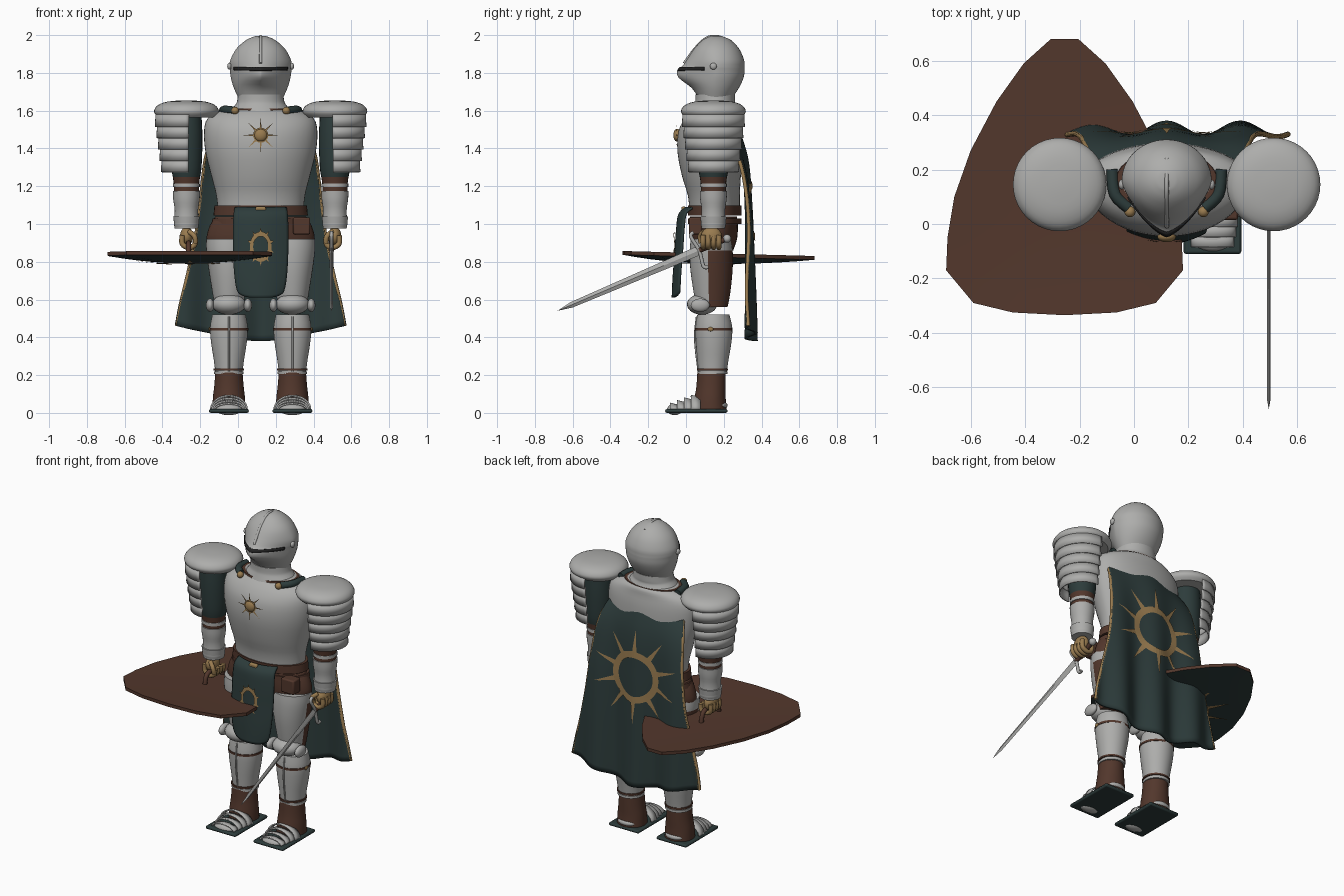
import bpy, bmesh
from math import sin, cos, pi, radians, copysign
from mathutils import Vector

if "Cube" in bpy.data.objects:
    bpy.data.objects.remove(bpy.data.objects["Cube"])


def material(name, r, g, b):
    m = bpy.data.materials.new(name)
    m.use_nodes = True
    m.diffuse_color = (r, g, b, 1)
    m.node_tree.nodes["Principled BSDF"].inputs["Base Color"].default_value = (r, g, b, 1)
    return m


steel = material("steel", .42, .42, .41)
leather = material("brown_leather", .085, .038, .025)
cloth = material("dark_green_cloth", .026, .045, .044)
gold = material("dull_gold", .32, .2, .08)
black = material("slit_black", .015, .015, .015)
AXIS = .12  # body centre line in x


def finish(bm, name, mats, thick=0, rule=None, bevel=0, angle=40):
    bmesh.ops.recalc_face_normals(bm, faces=bm.faces)
    me = bpy.data.meshes.new(name)
    bm.to_mesh(me)
    bm.free()
    for m in mats if isinstance(mats, tuple) else (mats,):
        me.materials.append(m)
    for p in me.polygons:
        p.use_smooth = True
        if rule:
            p.material_index = int(rule(p.center, p.normal))
    me.set_sharp_from_angle(angle=radians(angle))
    ob = bpy.data.objects.new(name, me)
    bpy.context.collection.objects.link(ob)
    if thick:
        mod = ob.modifiers.new("thickness", "SOLIDIFY")
        mod.thickness, mod.offset = thick, 0
    if bevel:
        mod = ob.modifiers.new("bevel", "BEVEL")
        mod.width, mod.segments = bevel, 2
    return ob


def surf(name, f, nu, nv, mats, closed=False, caps=False, **kw):
    """Grid surface from f(u, v) with u and v in 0..1."""
    bm = bmesh.new()
    cols = nu if closed else nu + 1
    rows = [[bm.verts.new(f(i / nu, j / nv)) for i in range(cols)] for j in range(nv + 1)]
    for a, b in zip(rows, rows[1:]):
        for i in range(nu):
            k = (i + 1) % cols
            bm.faces.new((a[i], a[k], b[k], b[i]))
    if caps:
        bm.faces.new(rows[0])
        bm.faces.new(rows[-1])
    return finish(bm, name, mats, **kw)


def smooth_rows(rows, t):
    """Catmull-Rom interpolation through rows."""
    x = t * (len(rows) - 1)
    i = min(int(x), len(rows) - 2)
    x -= i
    a, b, c, d = (Vector(rows[min(max(i + k, 0), len(rows) - 1)]) for k in (-1, 0, 1, 2))
    return b + x / 2 * (c - a + x * (2 * a - 5 * b + 4 * c - d + x * (3 * (b - c) + d - a)))


def loft(name, mats, cx, cy, rows, arc=None, n=40, sub=3, **kw):
    """Rows: height, half width, back depth, front depth, front exponent."""
    rows = [(tuple(r) + (2,))[:5] if len(r) > 3 else (r[0], r[1], r[1], r[1], 2) for r in rows]
    lo, hi = arc or (0, 2 * pi)

    def f(u, v):
        z, w, back, front, p = smooth_rows(rows, v)
        t = lo + (hi - lo) * u
        s, c = sin(t), cos(t)
        e = 2 / p if c > 0 else 1
        return (cx + w * copysign(abs(s) ** e, s),
                cy - (front if c > 0 else back) * copysign(abs(c) ** e, c), z)
    return surf(name, f, n, (len(rows) - 1) * sub, mats, not arc, not arc, **kw)


def tube(name, pts, r, mat):
    cu = bpy.data.curves.new(name, "CURVE")
    cu.dimensions, cu.bevel_depth, cu.bevel_resolution, cu.use_fill_caps = "3D", r, 2, True
    sp = cu.splines.new("POLY")
    sp.points.add(len(pts) * 4 - 4)
    n = len(sp.points) - 1
    for i, p in enumerate(sp.points):
        p.co = (*smooth_rows(pts, i / n), 1)
    cu.materials.append(mat)
    ob = bpy.data.objects.new(name, cu)
    bpy.context.collection.objects.link(ob)


def ball(name, c, size, mat):
    bm = bmesh.new()
    bmesh.ops.create_uvsphere(bm, u_segments=24, v_segments=14, radius=1)
    bmesh.ops.scale(bm, vec=size, verts=bm.verts)
    bmesh.ops.translate(bm, vec=c, verts=bm.verts)
    return finish(bm, name, mat)


def box(name, c, size, mat, bevel=.008):
    bm = bmesh.new()
    bmesh.ops.create_cube(bm, size=1)
    bmesh.ops.scale(bm, vec=size, verts=bm.verts)
    bmesh.ops.translate(bm, vec=c, verts=bm.verts)
    return finish(bm, name, mat, bevel=bevel)


def sun(name, f, r0, r1, tip, rays, ratio=1):
    """Sun emblem laid on the surface f(a, b): a ring and pointed rays."""
    bm = bmesh.new()

    def quad(*polar):
        bm.faces.new([bm.verts.new(f(r * sin(t) * ratio, r * cos(t))) for r, t in polar])
    for i in range(48):
        t, d = i * pi / 24, pi / 24
        quad((r0, t), (r1, t), (r1, t + d), (r0, t + d))
    for i in range(rays):
        t, steps = 2 * pi * i / rays, 4
        for k in range(steps):
            ra, rb = (r1 + (tip - r1) * q / steps for q in (k, k + 1))
            wa, wb = (.9 / rays * (1.05 - q / steps) * r1 / r for q, r in ((k, ra), (k + 1, rb)))
            quad((ra, t - wa), (rb, t - wb), (rb, t + wb), (ra, t + wa))
    return finish(bm, name, gold)


# Helmet with pointed visor, eye slit, crest and rivets
loft("helmet", steel, AXIS, .16, [
    (1.66, .115, .08, .09), (1.72, .142, .12, .13, 1.7), (1.775, .158, .145, .2, 1.35),
    (1.815, .163, .15, .205, 1.35), (1.835, .165, .15, .18, 1.45), (1.87, .16, .147, .155, 1.6),
    (1.93, .127, .12, .115, 1.9), (1.975, .075, .075, .07), (1.994, .03, .03, .03)], n=56)
loft("eye_slit", black, AXIS, .16, [(1.812, .166, .15, .207, 1.35), (1.83, .168, .15, .19, 1.42)],
     arc=(-1.1, 1.1), sub=1, thick=.005)
tube("helmet_crest", [(AXIS, y, z) for y, z in ((-.01, 1.85), (.05, 1.93), (.11, 1.985), (.17, 1.992), (.24, 1.965))],
     .008, steel)
for s in (-1, 1):
    ball("helmet_rivet", (AXIS + s * .165, .145, 1.835), (.012, .018, .018), steel)

# Torso armour
loft("breastplate", steel, AXIS, .16, [
    (1.05, .225, .125, .14), (1.15, .235, .125, .15), (1.25, .26, .13, .18), (1.38, .292, .138, .205),
    (1.49, .3, .135, .2), (1.56, .28, .125, .165), (1.6, .21, .12, .125), (1.615, .15, .1, .1)], n=48)
loft("neck_collar", leather, AXIS, .16, [(1.58, .2, .12, .13), (1.612, .185, .11, .12)])
loft("gorget", steel, AXIS, .16, [(1.59, .17, .12, .13), (1.63, .135, .1, .115), (1.65, .125, .1, .11), (1.685, .12, .1, .11)])
for z, h, w in ((1.045, .052, .25), (1.0, .03, .26)):
    loft("belt", leather, AXIS, .16, [(z, w, .135, .15), (z + h, w - .005, .135, .15)], sub=1)
loft("hip_skirt", leather, AXIS, .15, [(.86, .265, .1, .11), (.92, .287, .12, .125), (.99, .27, .125, .13), (1.04, .24, .12, .13)])
box("belt_buckle", (AXIS, -.012, 1.07), (.055, .025, .045), gold)
box("belt_pouch", (.337, .05, .99), (.09, .07, .09), leather)
ball("chest_sun_boss", (AXIS, -.047, 1.47), (.034, .02, .034), gold)
sun("chest_sun", lambda a, b: (AXIS + a, -.054 + abs(a) * .1, 1.47 + b), .01, .04, .09, 8)

# Front cloth panel
PANEL = [(.0, 1.085), (-.035, 1.05), (-.047, .97), (-.055, .85), (-.065, .72), (-.07, .61)]


def panel(u, v):
    y, z = smooth_rows(PANEL, v)
    x = (u - .5) * 2
    return (AXIS + x * (.135 + .01 * sin(pi * v) - .02 * v ** 9), y + .035 * x * x,
            z + .025 * v * x ** 4)


surf("front_cloth", panel, 20, 24, cloth, thick=.012)
sun("front_cloth_sun", lambda a, b: (AXIS + a, -.067 + .03 * b + 1.8 * a * a, .88 + b), .055, .08, .1, 10, .72)

# Cape with folds, trim and back emblem
CAPE = [(.25, .21), (.315, .29), (.332, .32), (.338, .35), (.342, .4), (.345, .45)]
TOP, DROP = 1.59, 1.19


def cape_y(dx, v, w):
    return smooth_rows(CAPE, v)[0] + .026 * v * cos(2 * pi * dx / .27) - .12 * (1 - v) ** 4 * (dx / w) ** 2


def cape(u, v):
    w = smooth_rows(CAPE, v)[1]
    dx = (u * 2 - 1) * w
    return (AXIS + dx, cape_y(dx, v, w), TOP - DROP * v + .05 * v * (dx / w) ** 4 - .02 * v * cos(dx * 9))


def on_cape(a, b):
    z = 1.07 + b
    v = (TOP - z) / (DROP + .02)
    return AXIS + a, cape_y(a, v, smooth_rows(CAPE, v)[1]) + .015, z


surf("cape", cape, 56, 36, cloth, thick=.018)
sun("cape_sun", on_cape, .12, .16, .29, 10)
for s in (-1, 1):
    tube("cape_trim", [cape((1 + s * .99) / 2, k / 10) for k in range(11)], .01, gold)
    tube("cape_strap", [(AXIS + s * x, y, z) for x, y, z in ((.2, .2, 1.6), (.19, .11, 1.605), (.14, .06, 1.6))], .022, cloth)
    ball("cape_clasp", (AXIS + s * .135, .045, 1.6), (.02, .02, .02), gold)

# Arms and legs, mirrored about the body centre line
for s in (-1, 1):
    ax, ay = AXIS + s * .393, .145
    loft("pauldron_dome", steel, ax, ay, [(1.565, .15), (1.585, .168), (1.605, .17), (1.63, .15), (1.648, .1), (1.655, .02)])
    mid = s * pi / 2
    for k in range(5):
        z, r = 1.58 - k * .06, .163 - k * .008
        loft("pauldron_lame", steel, ax, ay, [(z, r - .003), (z - .066, r)], arc=(mid - 1.65, mid + 1.65), n=28, sub=1, thick=.008)
    loft("upper_sleeve", cloth, ax, ay, [(1.24, .07), (1.3, .08), (1.45, .085), (1.57, .08)], n=24)
    loft("elbow_leather", leather, ax, ay, [(1.15, .066), (1.21, .067), (1.255, .073)], n=24)
    loft("elbow_band", steel, ax, ay, [(1.195, .071), (1.215, .071)], n=24, sub=1)
    loft("vambrace", steel, ax, ay, [(.98, .06), (1.0, .066), (1.07, .062), (1.13, .07), (1.175, .072)], n=28)
    loft("vambrace_cuff", steel, ax, ay, [(.975, .062), (1.04, .07)], n=28, sub=1)

    # Gauntlet hand with curled fingers
    hx, hy = AXIS + s * .38, .135
    ball("hand_palm", (hx + s * .012, hy, .935), (.035, .055, .05), gold)
    for k in range(4):
        y = hy - .045 + k * .028
        tube("finger", [(hx + s * a, y, z) for a, z in ((.035, .94), (.035, .895), (0, .875), (-.03, .89), (-.035, .925))], .014, gold)
    tube("thumb", [(hx, hy - .04, .96), (hx - s * .03, hy - .06, .935), (hx - s * .035, hy - .055, .9)], .014, gold)

    # Leg
    lx = AXIS + s * .168
    loft("thigh_armour", (steel, leather), lx, .135, [(.56, .075, .085, .08), (.64, .088, .1, .095),
         (.76, .107, .112, .112), (.86, .12, .112, .115), (.92, .12, .1, .11)], rule=lambda c, n: c.y > .125 and c.z < .85)
    ball("knee_cap", (lx, .085, .575), (.09, .08, .055), steel)
    for k in (-1, 1):
        ball("knee_wing", (lx + k * .1, .075, .57), (.022, .05, .035), steel)
    loft("shin_armour", steel, lx, .145, [(.215, .072, .07, .08), (.28, .08, .08, .085), (.37, .094, .095, .092),
         (.45, .1, .1, .095), (.52, .088, .085, .085)])
    loft("calf_strap", leather, lx, .145, [(.437, .103, .1, .099), (.45, .103, .1, .099)], sub=1)
    ball("calf_strap_buckle", (lx + s * .103, .13, .443), (.005, .015, .011), gold)
    tube("shin_ridge", [(lx, y, z) for y, z in ((.057, .51), (.048, .43), (.05, .35), (.066, .22))], .005, steel)
    loft("ankle_band", steel, lx, .145, [(.205, .078, .075, .085), (.22, .078, .075, .085)], sub=1)
    loft("ankle_strap", leather, lx, .145, [(.225, .081, .077, .088), (.236, .081, .077, .088)], sub=1)
    loft("boot", leather, lx, .135, [(.015, .088, .08, .1), (.08, .085, .075, .09), (.14, .078, .075, .08), (.215, .072, .075, .075)])
    box("sole", (lx, .055, .01), (.212, .33, .02), cloth, .009)
    # Foot lames from toe to ankle
    for k in range(4):
        y, h, w = -.085 + k * .037, .032 + k * .014, .075 + k * .007
        surf("foot_lame", lambda u, v: (lx - w * cos(pi * u), y + v * .05, .018 + (h - .012 * v) * sin(pi * u)),
             20, 1, steel, thick=.008)
    ball("toe_cap", (lx, -.06, .018), (.07, .04, .03), steel)
    ball("heel_plate", (lx, .185, .04), (.06, .035, .022), steel)

# Shield held flat, with the painted face below
SX, SY = -.255, .1
HALF = [(.05, .68), (.15, .59), (.25, .45), (.345, .27), (.405, .1), (.43, -.05), (.435, -.17), (.335, -.29), (.19, -.325)]
OUTLINE = HALF + [(0, -.335)] + [(-x, y) for x, y in reversed(HALF)]


def shield_z(y, r, sag):
    return .857 - .026 * (y + .335) - sag * (1 - r * r)


def shield(u, v):
    x, y = OUTLINE[round(u * len(OUTLINE)) % len(OUTLINE)]
    under = v > .5
    r = max(.01, min(1, (1 - v if under else v) * 13 / 6))
    y = SY + (y - SY) * r
    return SX + x * r, y, shield_z(y, r, .035 if under else .008) - (.02 if under else 0)


surf("shield", shield, len(OUTLINE), 13, (leather, cloth), True, True, angle=30,
     rule=lambda c, n: n.z < -.7)
sun("shield_sun", lambda a, b: (SX + a, SY + b, shield_z(SY + b, (a * a + b * b) ** .5 / .43, .035) - .026),
    .13, .175, .3, 10)
tube("shield_grip", [(-.262, y, z) for y, z in ((.04, .83), (.06, .89), (.13, .9), (.2, .89), (.22, .83))], .014, leather)

# Sword pointing forward and down
BX = .495
along, across = Vector((0, -.92, -.392)), Vector((0, -.392, .92))
hilt, side = Vector((BX, .07, .86)), Vector((1, 0, 0))


def blade(u, v):
    w = .025 - .011 * v if v < .9 else .151 * (1.001 - v)
    t = u * 2 * pi
    return hilt + along * v * .815 + across * w * cos(t) + side * min(w, .007) * sin(t)


surf("sword_blade", blade, 4, 20, steel, True, True, angle=20)
tube("sword_guard", [hilt + across * a + along * b for a, b in ((-.1, -.01), (-.085, .012), (0, 0), (.085, .012), (.1, -.01))], .01, steel)
tube("sword_grip", [hilt, hilt - along * .15], .014, leather)
ball("sword_pommel", hilt - along * .16, (.022, .022, .022), steel)
